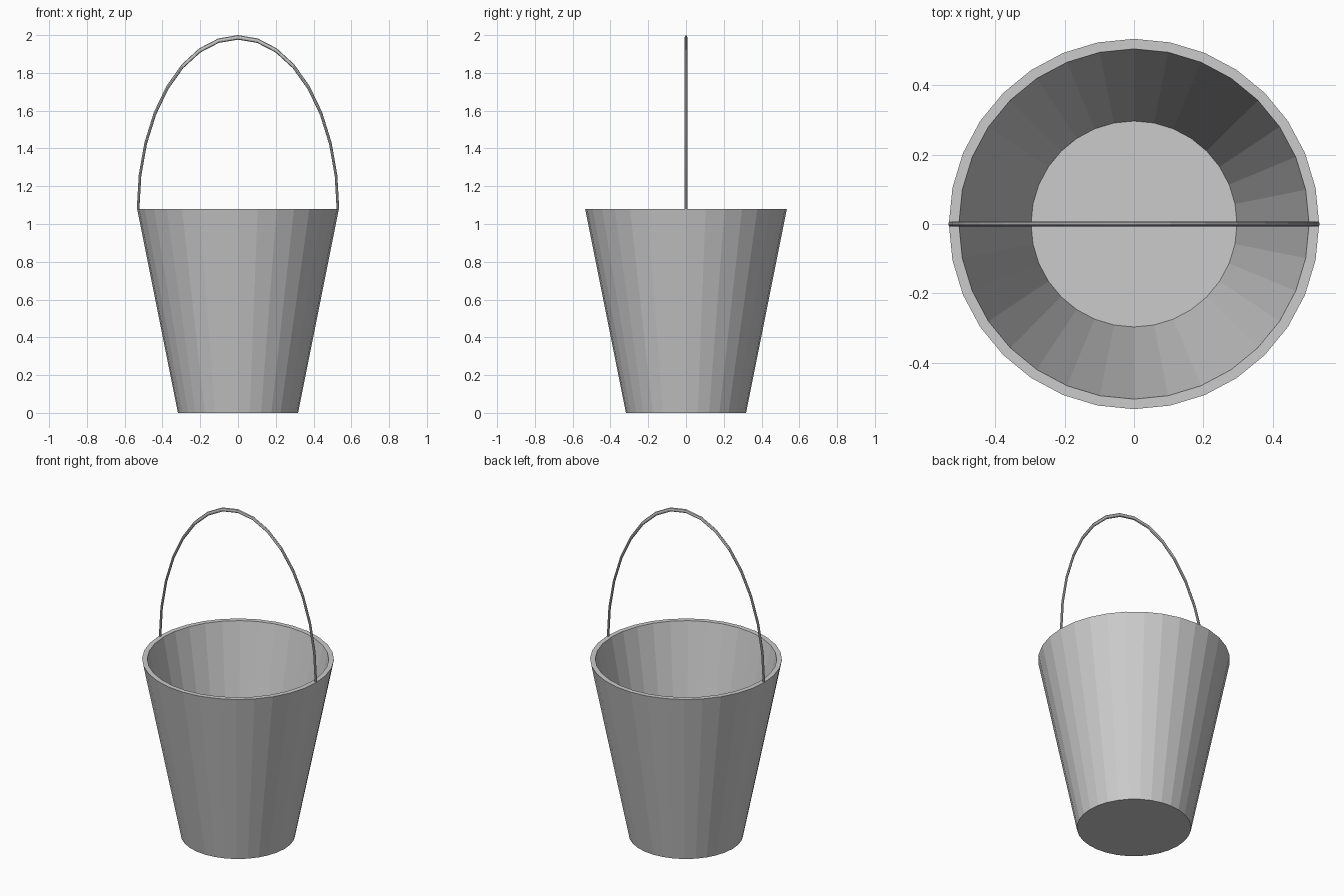
import bpy, bmesh, math

if "Cube" in bpy.data.objects:
    bpy.data.objects.remove(bpy.data.objects["Cube"])

SIDES = 32
RIM_Z = 1.08


def finish(name, bm):
    bmesh.ops.recalc_face_normals(bm, faces=bm.faces)
    mesh = bpy.data.meshes.new(name)
    bm.to_mesh(mesh)
    bm.free()
    obj = bpy.data.objects.new(name, mesh)
    bpy.context.collection.objects.link(obj)
    return obj


def bridge(bm, a, b):
    n = len(a)
    for i in range(n):
        j = (i + 1) % n
        bm.faces.new((a[i], a[j], b[j], b[i]))


# Tapered bucket: outer wall, rim, inner wall, with closed base and floor
bm = bmesh.new()
profile = [(0.318, 0.0), (0.534, RIM_Z), (0.505, RIM_Z), (0.297, 0.04)]
rings = []
for r, z in profile:
    rings.append([bm.verts.new((r * math.cos(2 * math.pi * i / SIDES),
                                r * math.sin(2 * math.pi * i / SIDES), z))
                  for i in range(SIDES)])
for a, b in zip(rings, rings[1:]):
    bridge(bm, a, b)
bm.faces.new(rings[0])
bm.faces.new(rings[-1])
finish("bucket_body", bm)

# Bail handle: half a thin torus stretched upward
bm = bmesh.new()
R, r, MINOR = 0.529, 0.007, 8
stretch = (2.0 - RIM_Z) / (R + r)
rings = []
for i in range(SIDES // 2 + 1):
    t = math.pi * i / (SIDES // 2)
    ring = []
    for k in range(MINOR):
        p = 2 * math.pi * k / MINOR
        d = R + r * math.cos(p)
        ring.append(bm.verts.new((d * math.cos(t), r * math.sin(p),
                                  RIM_Z + stretch * d * math.sin(t))))
    rings.append(ring)
for a, b in zip(rings, rings[1:]):
    bridge(bm, a, b)
bm.faces.new(rings[0])
bm.faces.new(rings[-1])
finish("bail_handle", bm)
